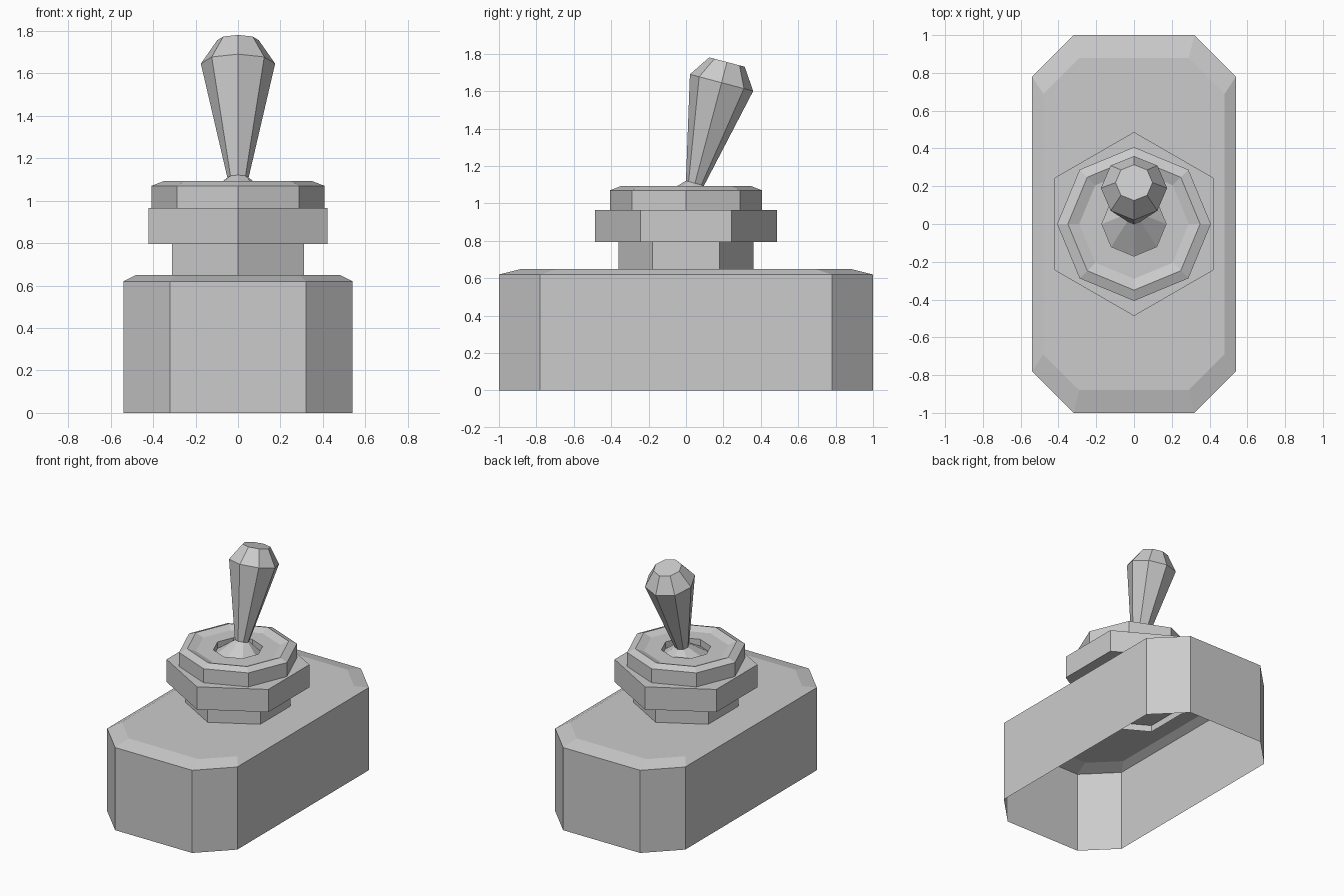
import bpy, bmesh
from math import sin, cos, radians, pi
from mathutils import Matrix, Vector

if "Cube" in bpy.data.objects:
    bpy.data.objects.remove(bpy.data.objects["Cube"])


def loft(name, rings, cap_start=False, cap_end=False):
    """Skin a list of equal-count rings with flat quads."""
    bm = bmesh.new()
    loops = [[bm.verts.new(p) for p in ring] for ring in rings]
    n = len(loops[0])
    for a, b in zip(loops, loops[1:]):
        for i in range(n):
            j = (i + 1) % n
            bm.faces.new((a[i], a[j], b[j], b[i]))
    if cap_start:
        bm.faces.new(loops[0][::-1])
    if cap_end:
        bm.faces.new(loops[-1])
    mesh = bpy.data.meshes.new(name)
    bm.to_mesh(mesh)
    bm.free()
    obj = bpy.data.objects.new(name, mesh)
    bpy.context.collection.objects.link(obj)
    return obj


def polygon(sides, r, z):
    """Regular polygon with a corner on the y axis."""
    return [Vector((r * cos(pi / 2 + 2 * pi * i / sides),
                    r * sin(pi / 2 + 2 * pi * i / sides), z))
            for i in range(sides)]


def cut_rectangle(x_out, x_in, y_out, y_in, z):
    """Rectangle with chamfered corners."""
    return [(x_out, -y_in, z), (x_out, y_in, z), (x_in, y_out, z), (-x_in, y_out, z),
            (-x_out, y_in, z), (-x_out, -y_in, z), (-x_in, -y_out, z), (x_in, -y_out, z)]


# Switch body: chamfered shell, open underneath
loft("switch_body", [cut_rectangle(0.54, 0.32, 1.0, 0.78, 0),
                     cut_rectangle(0.54, 0.32, 1.0, 0.78, 0.62),
                     cut_rectangle(0.48, 0.29, 0.88, 0.69, 0.65)], cap_end=True)

# Hexagonal collar: tube poking slightly into the body
loft("collar", [polygon(6, 0.36, 0.60), polygon(6, 0.36, 0.80)])

# Hexagonal nut
loft("hex_nut", [polygon(6, 0.487, 0.795), polygon(6, 0.487, 0.965)], True, True)

# Octagonal bezel with bevelled rim, dished top and a central well
bezel = [(0.407, 0.965), (0.407, 1.07), (0.35, 1.092), (0.29, 1.07), (0.17, 1.07), (0.17, 1.02)]
loft("bezel_ring", [polygon(8, r, z) for r, z in bezel])

# Lever: tilted tapering octagon, flared to the floor of the well
tilt = Matrix.Translation((0, 0.048, 1.108)) @ Matrix.Rotation(radians(-14.8), 4, 'X')
lever = [(0.05, 0), (0.175, 0.556), (0.098, 0.67)]
loft("lever", [polygon(8, 0.17, 1.02)] +
     [[tilt @ p for p in polygon(8, r, z)] for r, z in lever], cap_end=True)
